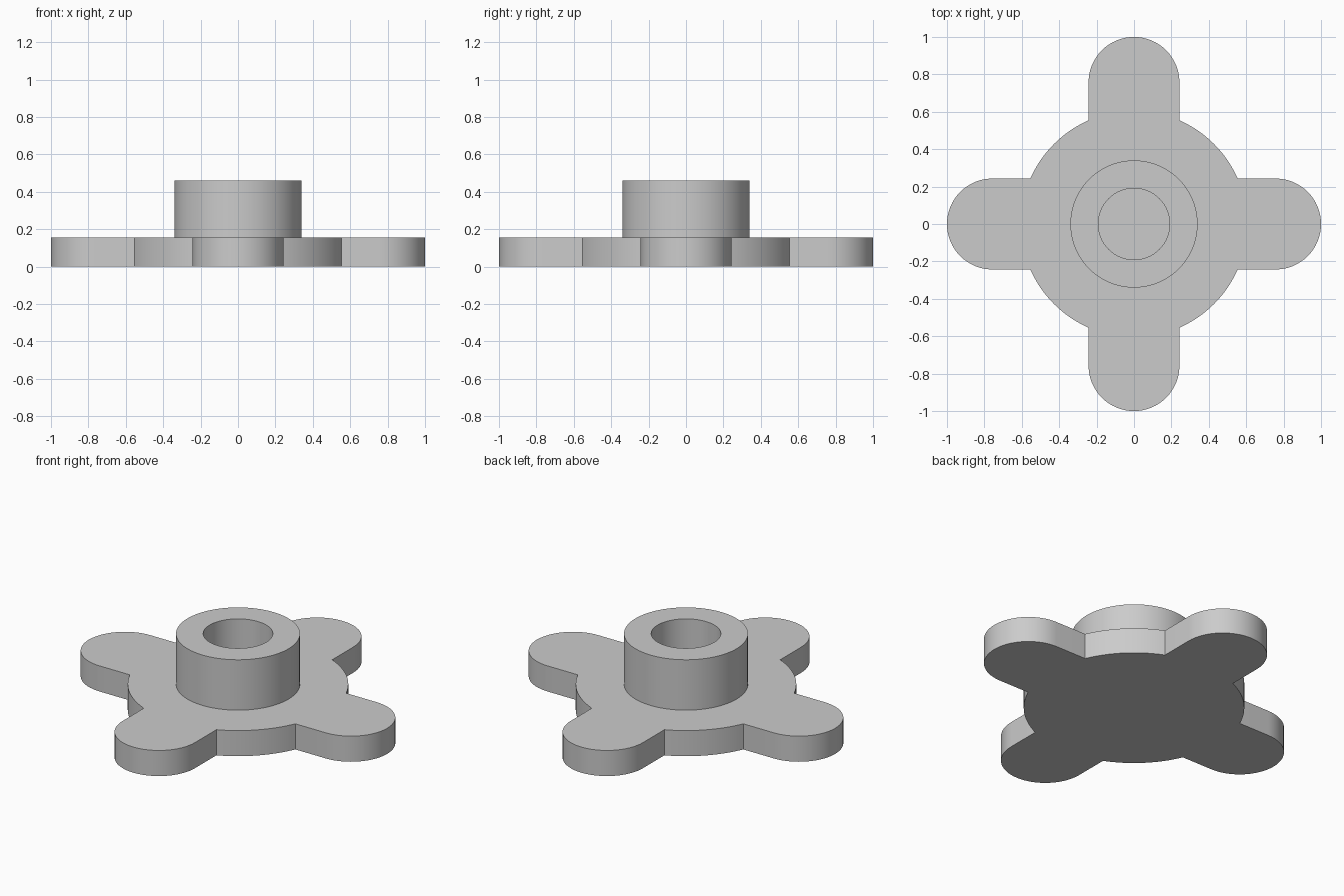
import bpy
import bmesh
from math import pi, sin, cos, asin, radians

if "Cube" in bpy.data.objects:
    bpy.data.objects.remove(bpy.data.objects["Cube"], do_unlink=True)

PLATE_TOP, HUB_TOP = 0.155, 0.46
DISC_R, ARM_R = 0.605, 0.243
HUB_R, BORE_R = 0.34, 0.191
ARM_CENTRE = 1 - ARM_R

grey = bpy.data.materials.new("plain grey")
grey.use_nodes = True
colour = (0.6, 0.6, 0.6, 1)
grey.diffuse_color = colour
grey.node_tree.nodes["Principled BSDF"].inputs["Base Color"].default_value = colour


def arc(radius, start, end, steps, cx=0.0):
    """Points along an arc centred at (cx, 0)."""
    angles = [start + (end - start) * i / steps for i in range(steps + 1)]
    return [(cx + radius * cos(a), radius * sin(a)) for a in angles]


def finish(name, bm):
    bmesh.ops.recalc_face_normals(bm, faces=bm.faces)
    mesh = bpy.data.meshes.new(name)
    bm.to_mesh(mesh)
    bm.free()
    mesh.materials.append(grey)
    obj = bpy.data.objects.new(name, mesh)
    bpy.context.collection.objects.link(obj)
    bpy.ops.object.select_all(action="DESELECT")
    obj.select_set(True)
    bpy.context.view_layer.objects.active = obj
    bpy.ops.object.shade_smooth_by_angle(angle=radians(25))
    return obj


# Base plate: a quarter outline (rounded arm, then disc rim) turned four times
join = asin(ARM_R / DISC_R)
quarter = arc(ARM_R, -pi / 2, pi / 2, 32, ARM_CENTRE)
quarter += arc(DISC_R, join, pi / 2 - join, 16)
outline = []
for turn in range(4):
    c, s = cos(turn * pi / 2), sin(turn * pi / 2)
    outline += [(x * c - y * s, x * s + y * c) for x, y in quarter[:-1]]
    x, y = quarter[-1]
    outline.append((x * c - y * s, x * s + y * c))

bm = bmesh.new()
base = bm.faces.new([bm.verts.new((x, y, 0)) for x, y in outline])
top = bmesh.ops.extrude_face_region(bm, geom=[base], use_keep_orig=True)
bmesh.ops.translate(bm, vec=(0, 0, PLATE_TOP),
                    verts=[g for g in top["geom"] if isinstance(g, bmesh.types.BMVert)])
finish("base_plate", bm)

# Hub: a turned tube standing on the plate, its bore closed by the plate
profile = [(HUB_R, PLATE_TOP), (HUB_R, HUB_TOP), (BORE_R, HUB_TOP), (BORE_R, PLATE_TOP)]
bm = bmesh.new()
verts = [bm.verts.new((r, 0, z)) for r, z in profile]
edges = [bm.edges.new(pair) for pair in zip(verts, verts[1:])]
bmesh.ops.spin(bm, geom=verts + edges, cent=(0, 0, 0), axis=(0, 0, 1),
               angle=2 * pi, steps=96, use_merge=True)
bmesh.ops.remove_doubles(bm, verts=bm.verts, dist=0.0001)
hub = finish("hub", bm)
